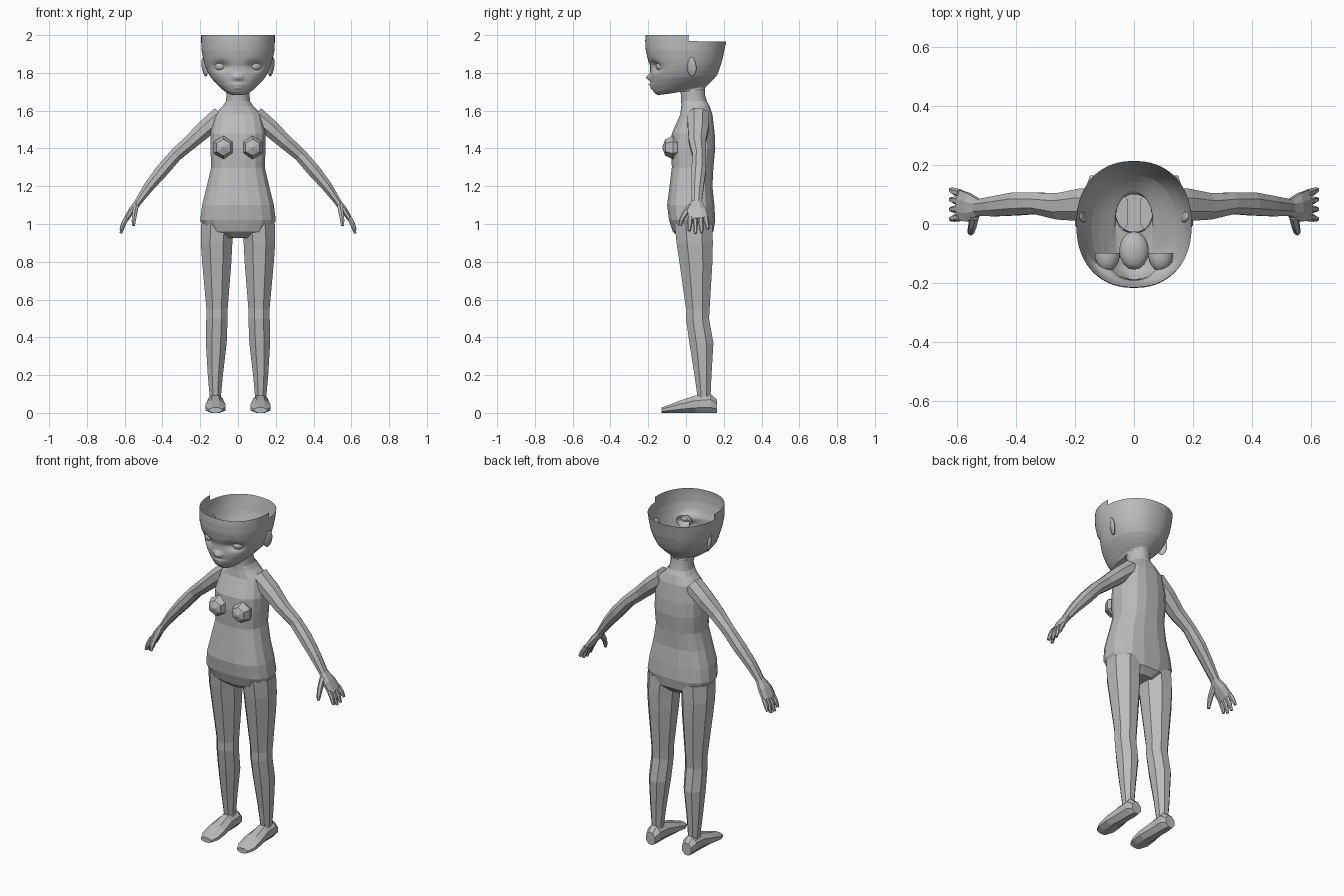
import bpy, bmesh, math
from mathutils import Vector, Matrix

if "Cube" in bpy.data.objects:
    bpy.data.objects.remove(bpy.data.objects["Cube"], do_unlink=True)

grey = bpy.data.materials.new("plain grey")
grey.use_nodes = True
grey.diffuse_color = (0.5, 0.5, 0.5, 1)
grey.node_tree.nodes["Principled BSDF"].inputs["Base Color"].default_value = (0.5, 0.5, 0.5, 1)


def finish(name, bm, smooth=False, mirror=False):
    """Turn a bmesh into an object, optionally mirrored across x."""
    bmesh.ops.recalc_face_normals(bm, faces=bm.faces)
    for face in bm.faces:
        face.smooth = smooth
    mesh = bpy.data.meshes.new(name)
    bm.to_mesh(mesh)
    bm.free()
    mesh.materials.append(grey)
    obj = bpy.data.objects.new(name, mesh)
    bpy.context.collection.objects.link(obj)
    if mirror:
        mod = obj.modifiers.new("Mirror", "MIRROR")
        mod.use_mirror_merge = False
    return obj


def skin(bm, rings, cap_start=False, cap_end=False):
    """Bridge rings of points with quads."""
    loops = [[bm.verts.new(p) for p in ring] for ring in rings]
    n = len(loops[0])
    for a, b in zip(loops, loops[1:]):
        for i in range(n):
            j = (i + 1) % n
            bm.faces.new((a[i], a[j], b[j], b[i]))
    if cap_start:
        bm.faces.new(loops[0])
    if cap_end:
        bm.faces.new(loops[-1])


def unit_ring(n, power=1.0):
    """Rounded-square outline reaching exactly 1 on both axes."""
    pts = []
    for i in range(n):
        t = 2 * math.pi * (i + 0.5) / n
        c, s = math.cos(t), math.sin(t)
        pts.append((math.copysign(abs(c) ** power, c), math.copysign(abs(s) ** power, s)))
    top = max(p[0] for p in pts)
    return [(u / top, v / top) for u, v in pts]


def level_ring(zf, zb, x0, x1, yf, yb, n, power):
    """Ring around the z axis whose height runs from zf (front) to zb (back)."""
    cx, cy, rx, ry = (x0 + x1) / 2, (yf + yb) / 2, (x1 - x0) / 2, (yb - yf) / 2
    return [Vector((cx + rx * u, cy + ry * v, zf + (zb - zf) * (v + 1) / 2))
            for u, v in unit_ring(n, power)]


def tube(bm, stations, side, n=8, axis=None):
    """Closed tube; each station is x, y, z, half thickness, half width along side."""
    centres = [Vector(s[:3]) for s in stations]
    rings = []
    for i, s in enumerate(stations):
        t = axis or (centres[min(i + 1, len(centres) - 1)] - centres[max(i - 1, 0)]).normalized()
        w = (side - t * side.dot(t)).normalized()
        h = t.cross(w)
        rings.append([centres[i] + h * (s[3] * u) + w * (s[4] * v) for u, v in unit_ring(n)])
    skin(bm, rings, True, True)


def ball(bm, centre, radii, segs=24, rows=12, turn=None):
    m = Matrix.Translation(centre) @ (turn or Matrix()) @ Matrix.Diagonal((*radii, 1))
    return bmesh.ops.create_uvsphere(bm, u_segments=segs, v_segments=rows, radius=1, matrix=m)["verts"]


X, Y = Vector((1, 0, 0)), Vector((0, 1, 0))

# Torso: height, half width, front, back
torso = [(1.65, .064, -.025, .11), (1.625, .08, -.025, .125), (1.58, .125, -.03, .14),
         (1.48, .145, -.075, .152), (1.4, .146, -.08, .155), (1.3, .142, -.075, .145),
         (1.2, .165, -.087, .14), (1.1, .19, -.1, .15), (1.02, .2, -.09, .155),
         (.96, .17, -.07, .145), (.925, .07, -.03, .11)]
bm = bmesh.new()
skin(bm, [level_ring(z, z, -w, w, f, b, 16, .78) for z, w, f, b in torso], cap_end=True)
finish("torso", bm)

# Neck
bm = bmesh.new()
skin(bm, [level_ring(z, z, -w, w, f, b, 16, 1)
          for z, w, f, b in [(1.715, .062, -.03, .1), (1.68, .061, -.027, .102), (1.64, .066, -.026, .113)]])
finish("neck", bm, smooth=True)

# Breasts
bm = bmesh.new()
ball(bm, (.077, -.07, 1.405), (.06, .062, .056), 6, 4, Matrix.Rotation(math.pi / 2, 4, "X"))
finish("breasts", bm, mirror=True)

# Legs: height, inner, outer, front, back
leg = [(1.0, .02, .195, -.06, .14), (.9, .03, .197, -.05, .142), (.8, .035, .19, -.035, .14),
       (.55, .055, .167, 0, .125), (.5, .055, .168, 0, .122), (.37, .06, .17, .018, .145),
       (.2, .08, .16, .045, .135), (.09, .09, .15, .06, .13), (.05, .085, .155, .05, .145)]
bm = bmesh.new()
skin(bm, [level_ring(r[0], r[0], *r[1:], 8, 1) for r in leg], True, True)
finish("legs", bm, mirror=True)

# Feet: y, half height, half width
foot = [(.164, .035, .03), (.13, .05, .042), (.05, .046, .042),
        (-.03, .033, .052), (-.09, .021, .052), (-.13, .014, .034)]
bm = bmesh.new()
tube(bm, [(.119, y, h, h, w) for y, h, w in foot], X, axis=-Y)
finish("feet", bm, mirror=True)

# Arms
arm = [(.09, .065, 1.575, .05, .058), (.17, .065, 1.508, .046, .055), (.25, .06, 1.435, .039, .045),
       (.33, .07, 1.365, .034, .036), (.4, .068, 1.285, .035, .039), (.47, .06, 1.2, .028, .034),
       (.53, .055, 1.115, .018, .028)]
bm = bmesh.new()
tube(bm, arm, Y)
finish("arms", bm, mirror=True)

# Hands with four spread fingers and a thumb
bm = bmesh.new()
tube(bm, [(.525, .055, 1.12, .018, .028), (.56, .056, 1.075, .018, .048), (.593, .064, 1.025, .013, .052)], Y)
for i, drop in enumerate((.065, .078, .075, .055)):
    y = .023 + .027 * i
    tip = y + .006 * (i - 1)
    tube(bm, [(.588, y, 1.035, .012, .012), (.608, (y + tip) / 2, 1.03 - drop / 2, .011, .011),
              (.62, tip, 1.028 - drop, .007, .007)], Y, 6)
tube(bm, [(.54, .03, 1.095, .014, .018), (.547, -.005, 1.055, .013, .014),
          (.552, -.025, 1.02, .011, .011), (.553, -.031, .99, .007, .007)], Y, 6)
finish("hands", bm, mirror=True)

# Open-topped head: front height, back height, half width, front, back
head = [(2, 2, .195, -.213, .215), (1.972, 1.965, .195, -.216, .213), (1.92, 1.92, .193, -.213, .203),
        (1.87, 1.875, .184, -.202, .194), (1.835, 1.845, .175, -.19, .185), (1.8, 1.82, .163, -.189, .177),
        (1.765, 1.79, .145, -.187, .165), (1.73, 1.765, .118, -.182, .145), (1.7, 1.745, .09, -.172, .125),
        (1.682, 1.73, .066, -.152, .108), (1.69, 1.72, .063, -.09, .102), (1.7, 1.715, .062, -.03, .1)]
rings, steps = [], 4
for a, b in zip(head, head[1:]):
    for k in range(1 if a is head[0] else steps):
        zf, zb, w, f, back = (p + (q - p) * k / steps for p, q in zip(a, b))
        rings.append(level_ring(zf, zb, -w, w, f, back, 64, .9))
zf, zb, w, f, back = head[-1]
rings.append(level_ring(zf, zb, -w, w, f, back, 64, .9))

# Face relief: x, z, spread x, spread z, push along y
relief = [(0, 1.777, .02, .016, -.032), (0, 1.738, .028, .007, -.017), (0, 1.72, .022, .006, -.014),
          (.09, 1.835, .034, .024, .03), (-.09, 1.835, .034, .024, .03)]
for ring in rings:
    for p in ring:
        if p.y < -.09 and p.z > 1.69:
            p.y += sum(d * math.exp(-((p.x - x) / sx) ** 2 - ((p.z - z) / sz) ** 2)
                       for x, z, sx, sz, d in relief)
bm = bmesh.new()
skin(bm, rings)
# The rear half of the rim sits one step lower
high = [f for f in bm.faces if f.calc_center_median().y > 0 and max(v.co.z for v in f.verts) > 1.99]
bmesh.ops.delete(bm, geom=high, context="FACES")
finish("head", bm, smooth=True)

# Eyes: front halves only
bm = bmesh.new()
ball(bm, (.09, -.098, 1.835), (.043, .062, .034))
rear = [f for f in bm.faces if f.calc_center_median().y > -.098]
bmesh.ops.delete(bm, geom=rear, context="FACES")
finish("eyes", bm, smooth=True, mirror=True)

# Mouth lining inside the head
bm = bmesh.new()
ball(bm, (0, -.09, 1.738), (.05, .065, .032), 16, 8)
finish("mouth_lining", bm, smooth=True)

# Ears
bm = bmesh.new()
tilt = Matrix.Rotation(math.radians(-25), 4, "Z") @ Matrix.Rotation(math.radians(9), 4, "Y")
ball(bm, (.177, .03, 1.832), (.011, .027, .052), 16, 10, tilt)
finish("ears", bm, smooth=True, mirror=True)
